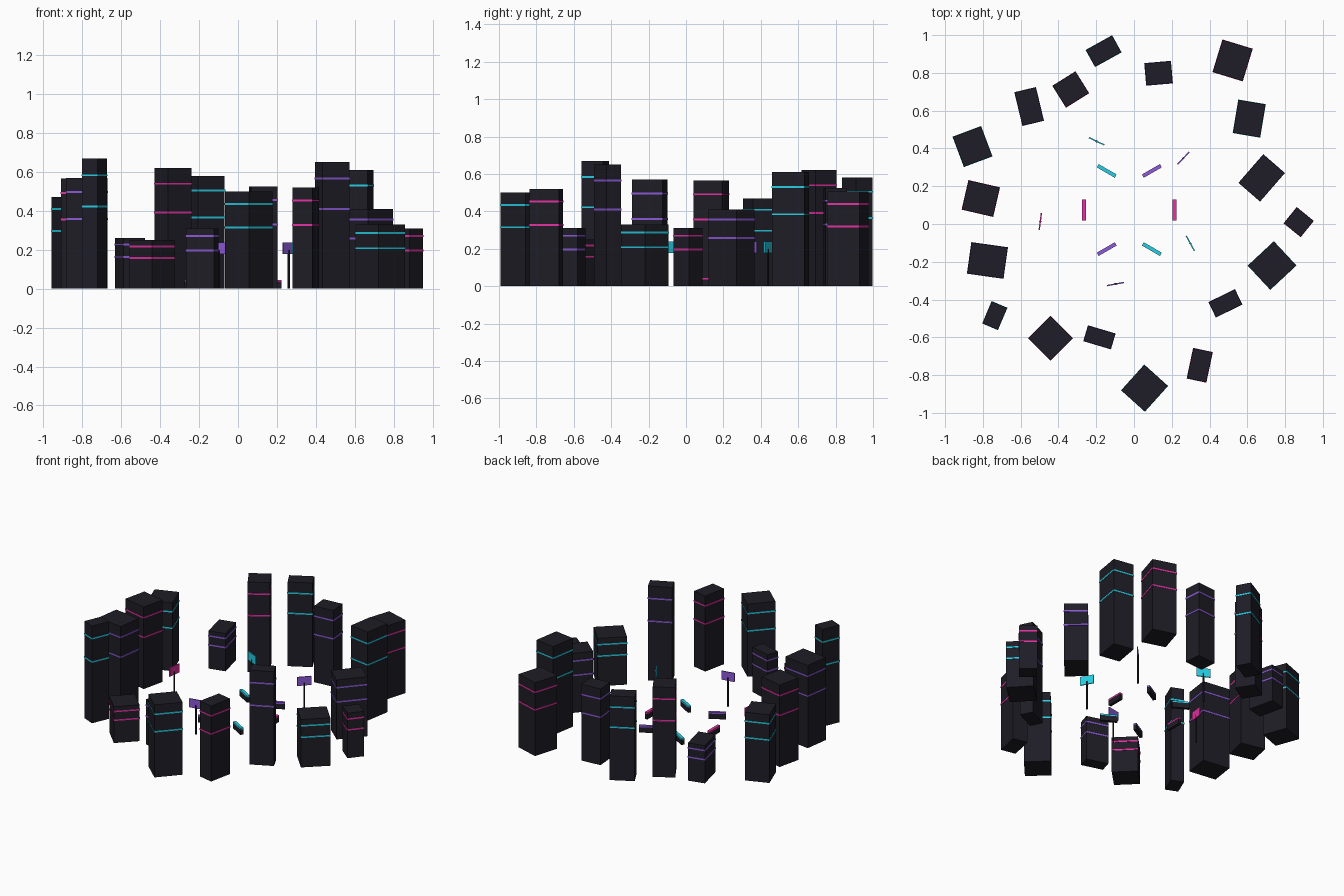
import bpy
from math import radians, cos, sin

if "Cube" in bpy.data.objects:
    bpy.data.objects.remove(bpy.data.objects["Cube"])


def material(name, rgb):
    m = bpy.data.materials.new(name)
    m.diffuse_color = (*rgb, 1)
    m.use_nodes = True
    m.node_tree.nodes["Principled BSDF"].inputs["Base Color"].default_value = m.diffuse_color
    return m


DARK = material("dark_wall", (0.013, 0.012, 0.019))
CYAN = material("cyan_glow", (0.02, 0.62, 0.78))
PURPLE = material("purple_glow", (0.26, 0.10, 0.68))
PINK = material("pink_glow", (0.78, 0.03, 0.36))
GLOW = [CYAN, PURPLE, PINK]


def box(name, x, y, z0, z1, w, d, deg, mat):
    """Box from z0 to z1, w along its own x, d along its own y, turned by deg."""
    bpy.ops.mesh.primitive_cube_add(size=1)
    ob = bpy.context.object
    ob.name = name
    for v in ob.data.vertices:
        v.co.x *= w
        v.co.y *= d
        v.co.z *= z1 - z0
    ob.location = (x, y, (z0 + z1) / 2)
    ob.rotation_euler.z = radians(deg)
    ob.data.materials.append(mat)
    return ob


# Ring of towers: x, y, width, depth, turn, height (clockwise from the front left)
towers = [
    (-.737, -.485, .087, .125, -23, .67),
    (-.776, -.193, .192, .165, -8, .57),
    (-.811, .135, .168, .157, -13, .565),
    (-.855, .410, .158, .168, 20.5, .47),
    (-.555, .622, .114, .180, 13.5, .26),
    (-.335, .712, .141, .133, 32, .62),
    (-.161, .915, .157, .100, 29, .58),
    (.130, .798, .138, .116, 5, .525),
    (.522, .866, .164, .177, -17, .505),
    (.610, .558, .144, .176, -9.5, .61),
    (.676, .244, .148, .197, -41, .41),
    (.872, .010, .113, .107, -39, .31),
    (.731, -.220, .172, .186, -47, .33),
    (.484, -.420, .153, .087, 26, .65),
    (.348, -.748, .103, .162, -12, .52),
    (.056, -.869, .166, .180, -42, .50),
    (-.183, -.600, .149, .084, -16.5, .31),
    (-.442, -.605, .164, .163, -45, .25),
]
for i, (x, y, w, d, deg, h) in enumerate(towers):
    box(f"tower_{i + 1}", x, y, 0, h, w, d, deg, DARK)
    # Two glowing bands wrap each tower
    for part, f in (("lower", .63), ("upper", .87)):
        box(f"tower_{i + 1}_{part}_band", x, y, f * h - .005, f * h + .005,
            w + .004, d + .004, deg, GLOW[i % 3])

# Centre of the plaza
CX, CY = -.025, .074

# Six low barriers with glowing caps
for i in range(6):
    a = 60 * i
    x, y = CX + .239 * cos(radians(a)), CY + .239 * sin(radians(a))
    box(f"barrier_{i + 1}", x, y, 0, .036, .11, .02, 90 - a, DARK)
    box(f"barrier_{i + 1}_cap", x, y, .036, .046, .11, .02, 90 - a,
        [PINK, PURPLE, CYAN][i % 3])

# Five street signs: post and glowing panel
signs = [(.261, .348), (-.198, .438), (-.496, .014), (-.098, -.318), (.298, -.102)]
for i, (x, y) in enumerate(signs):
    deg = 90 - (43.5 + 72 * i)
    bpy.ops.mesh.primitive_cylinder_add(vertices=8, radius=.006, depth=.2,
                                        location=(x, y, .1))
    post = bpy.context.object
    post.name = f"sign_{i + 1}_post"
    post.data.materials.append(DARK)
    box(f"sign_{i + 1}_panel", x, y, .178, .238, .09, .007, deg,
        [PURPLE, CYAN, PINK][i % 3])
